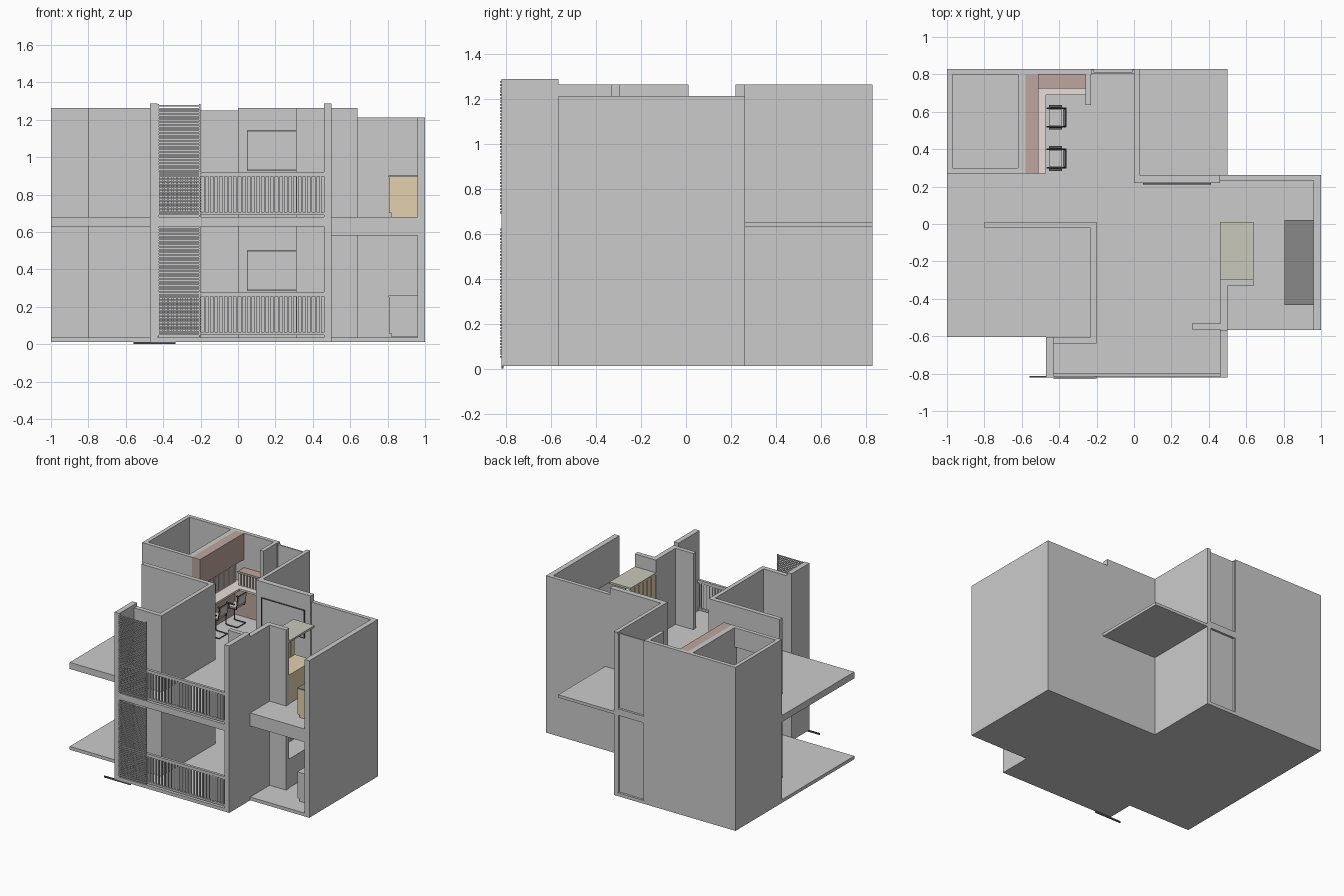
import bpy, bmesh
from mathutils import Vector

if "Cube" in bpy.data.objects:
    bpy.data.objects.remove(bpy.data.objects["Cube"])


def material(name, rgb):
    m = bpy.data.materials.new(name)
    m.diffuse_color = (*rgb, 1)
    m.use_nodes = True
    m.node_tree.nodes["Principled BSDF"].inputs["Base Color"].default_value = m.diffuse_color
    return m


TAN = material("tan_wood", (0.78, 0.64, 0.42))
BROWN = material("rosy_cabinet", (0.52, 0.38, 0.35))
PALE = material("pale_counter", (0.80, 0.73, 0.68))
SAGE = material("sage_panel", (0.58, 0.58, 0.50))
DARK = material("dark_metal", (0.10, 0.10, 0.11))
STONE = material("dark_stone", (0.25, 0.25, 0.25))


def finish(name, bm, mat=None):
    me = bpy.data.meshes.new(name)
    bm.to_mesh(me)
    bm.free()
    ob = bpy.data.objects.new(name, me)
    bpy.context.collection.objects.link(ob)
    if mat:
        me.materials.append(mat)
    return ob


def boxes(name, items, mat=None, dz=0):
    """Each item is x0, x1, y0, y1, z0, z1."""
    bm = bmesh.new()
    for x0, x1, y0, y1, z0, z1 in items:
        vs = bmesh.ops.create_cube(bm, size=1)["verts"]
        for v in vs:
            v.co = Vector((x0 + (v.co.x + .5) * (x1 - x0),
                           y0 + (v.co.y + .5) * (y1 - y0),
                           z0 + (v.co.z + .5) * (z1 - z0) + dz))
    return finish(name, bm, mat)


def slab(name, outline, z0, z1):
    bm = bmesh.new()
    f = bm.faces.new([bm.verts.new((x, y, z0)) for x, y in outline])
    up = bmesh.ops.extrude_face_region(bm, geom=[f])["geom"]
    bmesh.ops.translate(bm, vec=(0, 0, z1 - z0),
                        verts=[g for g in up if isinstance(g, bmesh.types.BMVert)])
    bmesh.ops.recalc_face_normals(bm, faces=bm.faces)
    return finish(name, bm)


def tube(name, paths, radius, mat):
    cu = bpy.data.curves.new(name, "CURVE")
    cu.dimensions = "3D"
    cu.bevel_depth = radius
    cu.bevel_resolution = 1
    cu.use_fill_caps = True
    for pts in paths:
        sp = cu.splines.new("POLY")
        sp.points.add(len(pts) - 1)
        for p, co in zip(sp.points, pts):
            p.co = (*co, 1)
    cu.materials.append(mat)
    ob = bpy.data.objects.new(name, cu)
    bpy.context.collection.objects.link(ob)


# Floor slabs
plan = [(-1, -.605), (-.47, -.605), (-.47, -.82), (.5, -.82), (.5, -.567), (1, -.567),
        (1, .262), (0, .262), (0, .83), (-1, .83)]
slab("ground_floor", plan, .012, .037)
slab("upper_floor", plan, .63, .68)
boxes("rear_terrace", [(0, .5, .25, .83, .63, .652)])
boxes("side_balcony_beam", [(.5, .96, -.567, -.53, .58, .68)])
boxes("ground_strip", [(-.56, -.335, -.82, -.812, 0, .012)], DARK)

# Full height walls
B, T = .012, 1.262
boxes("rear_walls", [
    (-1, -.97, .27, .83, B, T), (-1, -.225, .80, .83, B, T),
    (0, .03, .25, .83, B, T), (0, .46, .22, .262, B, T),
    (-.26, -.23, .635, .81, B, T), (-.62, -.58, .27, .81, B, T)])
boxes("bathroom_front_wall", [
    (-1, -.80, .27, .30, B, T),
    (-.80, -.62, .27, .30, 1.115, T), (-.80, -.62, .27, .30, .475, .68)])
boxes("right_walls", [(.96, 1, -.567, .262, B, 1.212), (.45, .97, .232, .262, B, 1.212)])
boxes("inner_walls", [
    (-.80, -.20, -.022, .012, B, T), (-.232, -.20, -.61, .012, B, T),
    (.31, .47, -.565, -.532, B, T),
    (.462, .5, -.567, -.295, B, T), (.46, .64, -.332, -.295, B, T)])
boxes("front_balcony_walls", [
    (-.47, -.43, -.82, -.605, B, 1.288), (-.47, -.20, -.64, -.605, B, T),
    (.46, .5, -.82, -.567, B, 1.288)])

# Recessed rear window, one panel and frame per storey
for label, z0, z1 in (("lower", B, .63), ("upper", .65, 1.25)):
    boxes(label + "_rear_window", [
        (-.225, 0, .803, .813, z0, z1), (-.225, 0, .805, .83, z0, z0 + .012),
        (-.225, -.217, .81, .826, z0, z1), (-.008, 0, .81, .826, z0, z1)])
boxes("rear_window_band", [(-.225, 0, .81, .83, .63, .65)])


def storey(tag, dz, coloured):
    """Furniture and railings, given at the height of the upper floor."""
    def m(mat):
        return mat if coloured else None

    # Balcony railing
    n = 36
    bars = [(-.43 + .89 * i / n, -.43 + .89 * i / n + .011, -.812, -.802, .70, .90)
            for i in range(n)]
    boxes(tag + "_railing", bars + [(-.43, .46, -.817, -.797, .897, .92),
                                    (-.43, .46, -.815, -.799, .69, .705)], None, dz)

    # Horizontal slat screen
    top = 1.285 if coloured else 1.27
    count = 41
    step = (top - .69) / count
    boxes(tag + "_slat_screen",
          [(-.43, -.20, -.828, -.82, .69 + step * i, .69 + step * i + .008)
           for i in range(count)] +
          [(x, x + .008, -.82, -.812, .68, top) for x in (-.43, -.208)], None, dz)

    # Television
    boxes(tag + "_tv_screen", [(.052, .408, .213, .221, .932, 1.138)], None, dz)
    boxes(tag + "_tv_bezel", [
        (.048, .412, .211, .221, .928, .933), (.048, .412, .211, .221, 1.137, 1.142),
        (.048, .052, .211, .221, .928, 1.142), (.408, .412, .211, .221, .928, 1.142)],
        DARK, dz)

    # Side counter with toe recess
    boxes(tag + "_side_counter", [(.806, .96, -.43, .02, .70, .893),
                                  (.822, .96, -.43, .02, .68, .70)], m(TAN), dz)
    boxes(tag + "_side_counter_top", [(.804, .96, -.432, .022, .893, .902)], m(STONE), dz)

    # Closet with ribbed back
    ribs = [(.463, .476, -.29 + .05 * i, -.246 + .05 * i, .68, 1.15) for i in range(6)]
    boxes(tag + "_closet", ribs + [(.476, .635, -.29, .01, .68, .90)], m(TAN), dz)
    boxes(tag + "_closet_top", [(.46, .64, -.295, .012, 1.15, 1.165)], m(SAGE), dz)

    # Kitchen
    boxes(tag + "_upper_cabinet", [(-.58, -.51, .27, .80, 1.06, 1.262 if coloured else 1.25)],
          m(BROWN), dz)
    boxes(tag + "_rear_shelf", [(-.51, -.26, .725, .80, .985, 1.0)], m(BROWN), dz)
    boxes(tag + "_base_cabinets", [(-.58, -.515, .27, .80, .68, .875),
                                   (-.515, -.26, .70, .80, .68, .875)], m(BROWN), dz)
    boxes(tag + "_kitchen_counter", [(-.58, -.47, .27, .80, .875, .89),
                                     (-.47, -.26, .69, .80, .875, .89)], m(PALE), dz)
    boxes(tag + "_backsplash_slats",
          [(-.575, -.56, .275 + .03 * i, .295 + .03 * i, .89, 1.06) for i in range(17)] +
          [(-.51 + .025 * i, -.493 + .025 * i, .735, .75, .89, .985) for i in range(10)],
          m(PALE), dz)

    # Cantilever chairs
    for k, cy in enumerate((.35, .57)):
        name = f"{tag}_chair_{k + 1}"
        side = [(-.365, .92), (-.378, .82), (-.455, .815), (-.465, .80), (-.465, .69),
                (-.458, .684), (-.37, .684)]
        rails = [[(x, cy + s * .05, z + dz) for x, z in side] for s in (-1, 1)]
        cross = [[(x, cy - .05, z + dz), (x, cy + .05, z + dz)] for x, z in (side[0], side[-1])]
        tube(name + "_frame", rails + cross, .004, DARK)
        boxes(name + "_seat", [(-.455, -.385, cy - .045, cy + .045, .817, .829)], None, dz)
        back = boxes(name + "_back", [(-.38, -.37, cy - .043, cy + .043, .845, .915)], None, dz)
        for v in back.data.vertices:
            if v.co.z > .9 + dz:
                v.co.x += .01
        # Arm rests
        boxes(name + "_arms", [(-.455, -.385, cy + s * .06 - .006, cy + s * .06 + .006,
                                .855, .863) for s in (-1, 1)], DARK, dz)
        tube(name + "_arm_posts", [[(-.44, cy + s * .05, .815 + dz), (-.435, cy + s * .06, .857 + dz)]
                                   for s in (-1, 1)], .003, DARK)


storey("upper", 0, True)
storey("lower", -.642, False)
